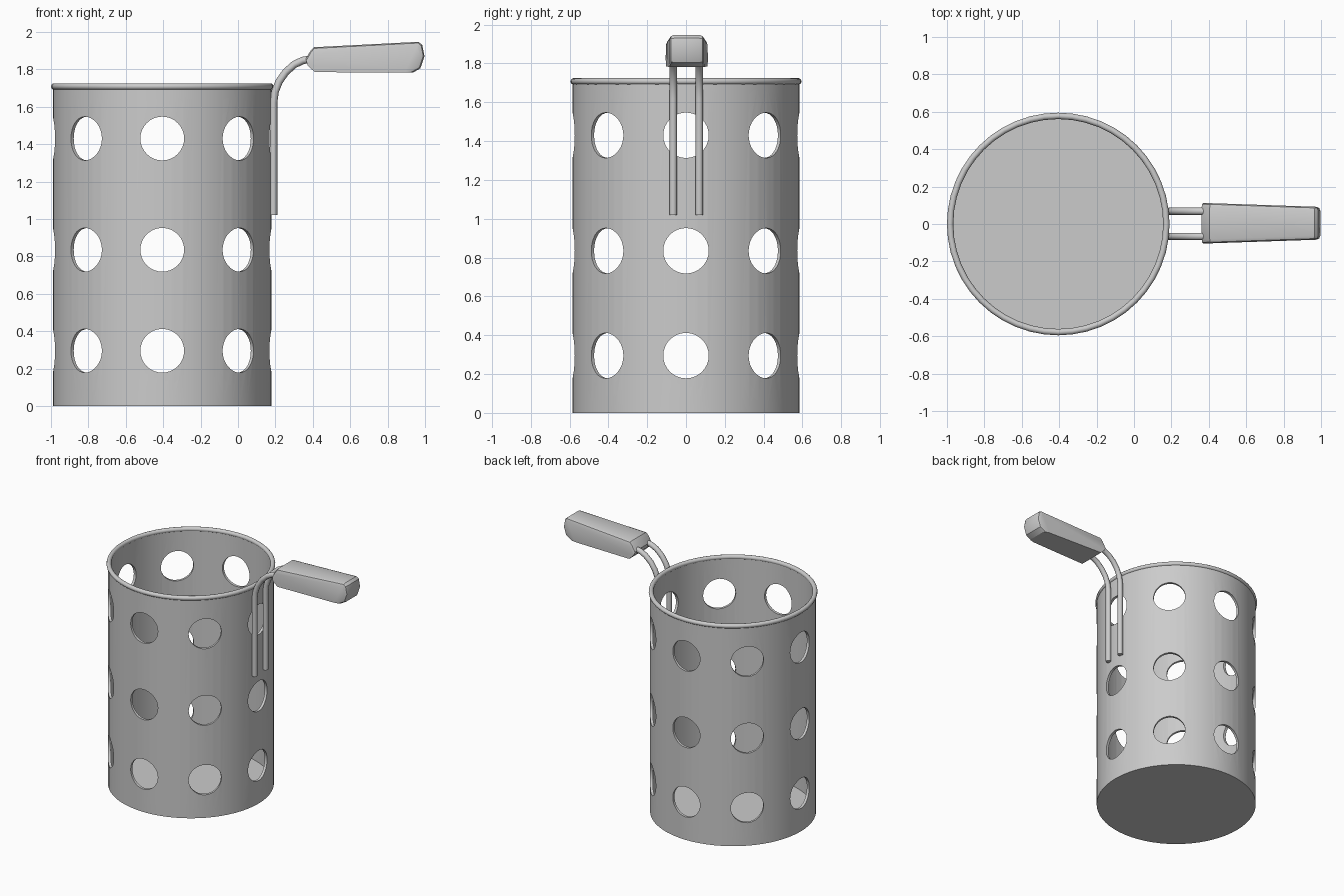
import bpy, bmesh
from math import pi, radians, cos, sin
from mathutils import Matrix, Vector

if "Cube" in bpy.data.objects:
    bpy.data.objects.remove(bpy.data.objects["Cube"])

CX, R, H, WALL = -0.405, 0.585, 1.70, 0.02


def make(name, bm):
    bmesh.ops.recalc_face_normals(bm, faces=bm.faces)
    me = bpy.data.meshes.new(name)
    bm.to_mesh(me)
    bm.free()
    ob = bpy.data.objects.new(name, me)
    bpy.context.collection.objects.link(ob)
    return ob


def activate(ob):
    bpy.ops.object.select_all(action='DESELECT')
    ob.select_set(True)
    bpy.context.view_layer.objects.active = ob


def smooth(ob, angle=35):
    activate(ob)
    bpy.ops.object.shade_smooth_by_angle(angle=radians(angle))


# basket: open-topped cylinder with a floor, given thickness
bm = bmesh.new()
bmesh.ops.create_cone(bm, cap_ends=True, segments=64, radius1=R, radius2=R, depth=H,
                      matrix=Matrix.Translation((CX, 0, H / 2)))
top = [f for f in bm.faces if f.normal.z > 0.9]
bmesh.ops.delete(bm, geom=top, context='FACES_ONLY')
basket = make("basket", bm)
sol = basket.modifiers.new("thickness", 'SOLIDIFY')
sol.thickness, sol.offset, sol.use_even_offset = WALL, -1, True

# round holes: three rows of eight
bm = bmesh.new()
for z in (0.295, 0.835, 1.43):
    for i in range(8):
        a = i * pi / 4
        m = (Matrix.Translation((CX + R * cos(a), R * sin(a), z))
             @ Matrix.Rotation(a, 4, 'Z') @ Matrix.Rotation(pi / 2, 4, 'Y'))
        bmesh.ops.create_cone(bm, cap_ends=True, segments=32, radius1=0.117,
                              radius2=0.117, depth=0.2, matrix=m)
cutter = make("hole_cutter", bm)
cutter.hide_render = True
cut = basket.modifiers.new("holes", 'BOOLEAN')
cut.operation, cut.solver, cut.object = 'DIFFERENCE', 'EXACT', cutter
activate(basket)
for name in ("thickness", "holes"):
    bpy.ops.object.modifier_apply(modifier=name)
bpy.data.objects.remove(cutter)
smooth(basket)

# rolled rim
bpy.ops.mesh.primitive_torus_add(location=(CX, 0, 1.708), major_radius=0.578,
                                 minor_radius=0.017, major_segments=48, minor_segments=12)
rim = bpy.context.object
rim.name = "rim"
smooth(rim, 50)

# pair of bent wire rods
PATH = [(0.19, 1.02), (0.19, 1.35), (0.19, 1.62), (0.198, 1.68), (0.22, 1.735),
        (0.255, 1.785), (0.30, 1.825), (0.345, 1.847), (0.42, 1.86)]
for side, y in (("front", -0.066), ("back", 0.068)):
    cu = bpy.data.curves.new("rod_" + side, 'CURVE')
    cu.dimensions = '3D'
    cu.bevel_depth, cu.bevel_resolution, cu.use_fill_caps = 0.02, 3, True
    sp = cu.splines.new('POLY')
    sp.points.add(len(PATH) - 1)
    for p, (x, z) in zip(sp.points, PATH):
        p.co = (x, y, z, 1)
    rod = bpy.data.objects.new("rod_" + side, cu)
    bpy.context.collection.objects.link(rod)
    activate(rod)
    bpy.ops.object.convert(target='MESH')
    smooth(bpy.context.object, 50)

# handle grip: side profile extruded across, tapering toward the tip
PROFILE = [(0.362, 1.855), (0.372, 1.822), (0.41, 1.785), (0.935, 1.782), (0.975, 1.805),
           (0.997, 1.87), (0.985, 1.93), (0.965, 1.947), (0.405, 1.918), (0.385, 1.895)]
bm = bmesh.new()
rows = []
for s in (-1, 1):
    rows.append([bm.verts.new((x, 0.004 + s * (0.109 - 0.034 * (x - 0.36)), z))
                 for x, z in PROFILE])
    bm.faces.new(rows[-1])
n = len(PROFILE)
for i in range(n):
    j = (i + 1) % n
    bm.faces.new((rows[0][i], rows[0][j], rows[1][j], rows[1][i]))
# soften the upper and tip side edges
edges = []
for row in rows:
    edges += [bm.edges.get((row[i], row[(i + 1) % n])) for i in range(3, n)]
bmesh.ops.bevel(bm, geom=edges, offset=0.022, segments=2, profile=0.5, affect='EDGES')
handle = make("handle_grip", bm)
smooth(handle, 30)
